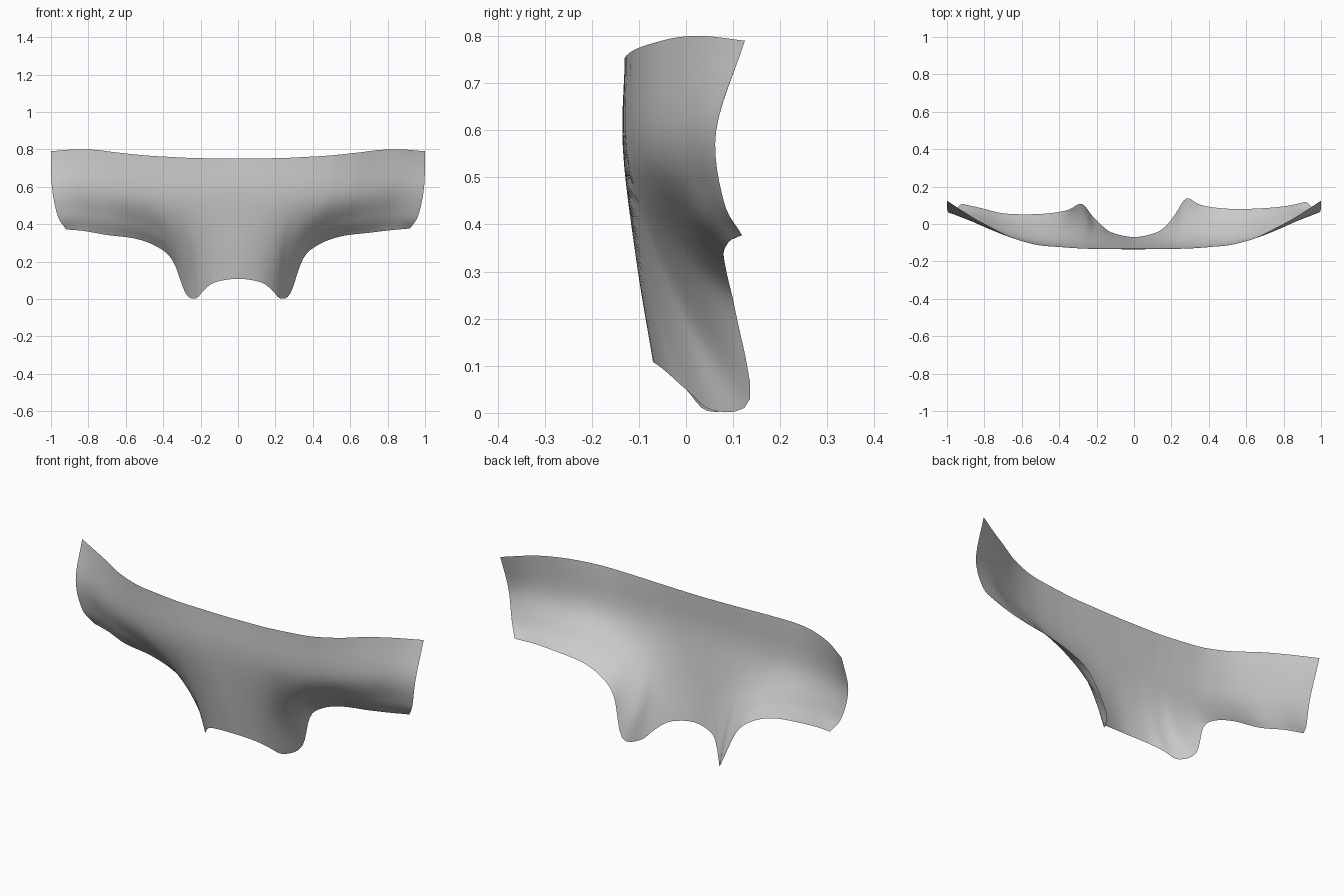
import bpy
from mathutils import Vector

if "Cube" in bpy.data.objects:
    bpy.data.objects.remove(bpy.data.objects["Cube"])

# Half of the control net, from the centre line out to the arm end.
# Each column runs top edge, upper, lower, bottom edge.
HALF = [
    [(0, -.13, .75), (0, -.134, .56), (0, -.105, .32), (0, -.07, .108)],
    [(.15, -.13, .752), (.13, -.132, .54), (.11, -.09, .285), (.12, -.045, .09)],
    [(.25, -.13, .754), (.215, -.128, .53), (.175, -.065, .25), (.18, .0, .05)],
    [(.31, -.128, .757), (.27, -.123, .52), (.22, -.035, .23), (.225, .06, .004)],
    [(.37, -.125, .76), (.325, -.117, .51), (.265, .0, .235), (.28, .136, .03)],
    [(.49, -.116, .767), (.45, -.105, .52), (.37, .005, .325), (.348, .105, .215)],
    [(.57, -.1, .775), (.53, -.095, .54), (.46, -.003, .38), (.43, .088, .29)],
    [(.66, -.07, .785), (.63, -.075, .56), (.58, 0, .42), (.55, .08, .335)],
    [(.76, -.02, .797), (.75, -.035, .58), (.72, .02, .44), (.70, .085, .354)],
    [(.87, .04, .80), (.87, .015, .6), (.845, .05, .46), (.82, .097, .368)],
    [(1, .125, .79), (.995, .064, .6), (.965, .08, .45), (.92, .119, .377)],
]


def spline(points, steps):
    """Smooth curve through every point."""
    p = [Vector(q) for q in points]
    p = [2 * p[0] - p[1]] + p + [2 * p[-1] - p[-2]]
    out = []
    for i in range(1, len(p) - 2):
        a, b, c, d = p[i - 1:i + 3]
        for s in range(steps):
            t = s / steps
            out.append(0.5 * (2 * b + (c - a) * t + (2 * a - 5 * b + 4 * c - d) * t * t
                              + (3 * b - a - 3 * c + d) * t ** 3))
    return out + [p[-2]]


def left_column(column, index):
    """Mirrored column; the left lower edge sits slightly further forward."""
    weight = min(1, max(0, (index - 2) / 2)) * (1 if index < 9 else .4)
    shift = (0, 0, .5, 1)
    return [(-x, y - .028 * weight * k, z - .012 * weight * k * (index > 4))
            for (x, y, z), k in zip(column, shift)]


# Front panel: a lofted open sheet with two arms and two lower points
net = [left_column(HALF[i], i) for i in range(len(HALF) - 1, 0, -1)] + HALF
columns = [spline(c, 6) for c in net]
rows = [spline(r, 4) for r in zip(*columns)]
n = len(rows[0])
verts = [(v.x, v.y, max(v.z, 0)) for row in rows for v in row]
faces = [(r * n + c, (r + 1) * n + c, (r + 1) * n + c + 1, r * n + c + 1)
         for r in range(len(rows) - 1) for c in range(n - 1)]
mesh = bpy.data.meshes.new("front_panel")
mesh.from_pydata(verts, [], faces)
for poly in mesh.polygons:
    poly.use_smooth = True
panel = bpy.data.objects.new("front_panel", mesh)
bpy.context.collection.objects.link(panel)
